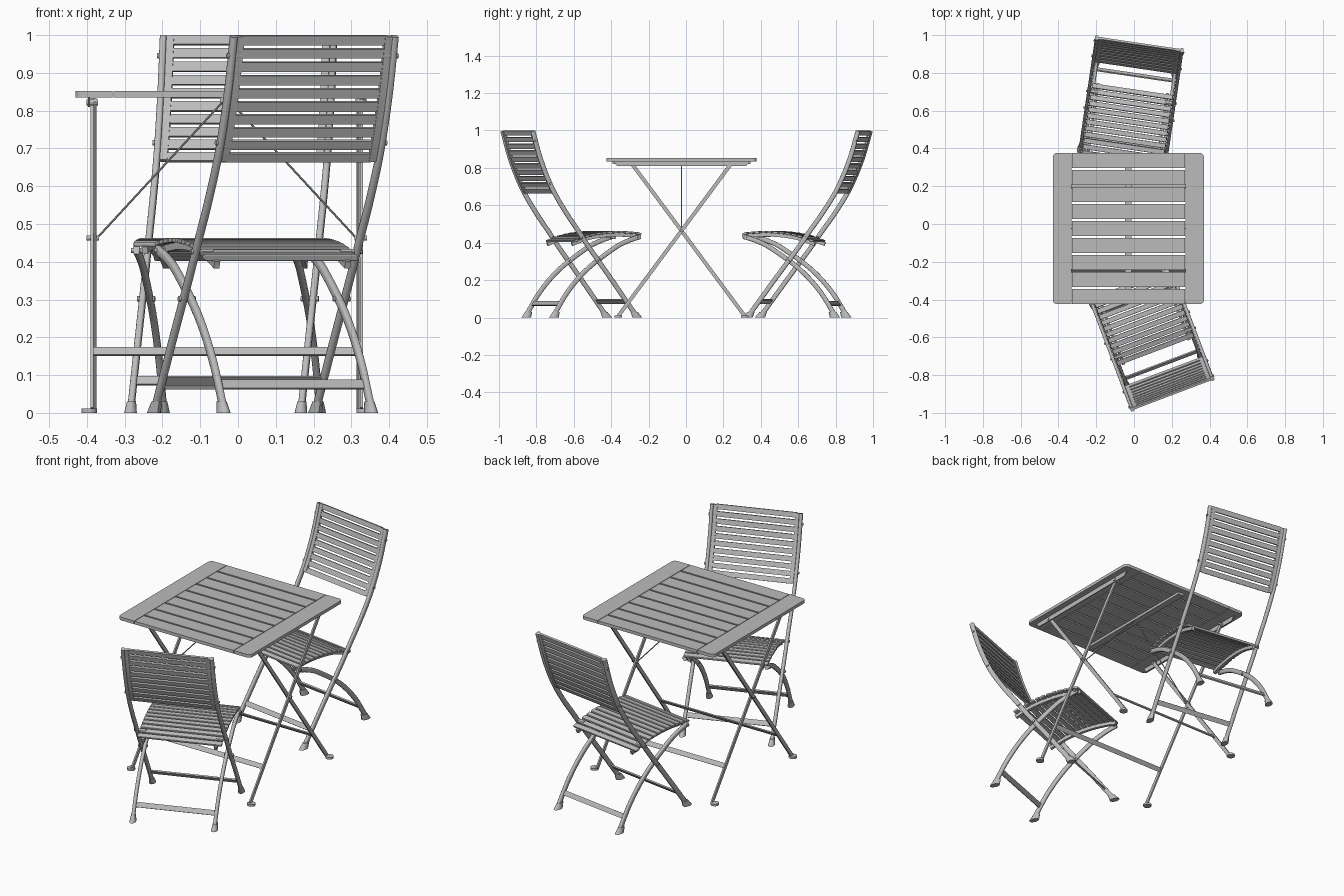
import bpy, bmesh, math
from mathutils import Matrix, Vector

if "Cube" in bpy.data.objects:
    bpy.data.objects.remove(bpy.data.objects["Cube"])

grey = bpy.data.materials.new("grey")
grey.diffuse_color = (0.5, 0.5, 0.5, 1)
grey.use_nodes = True
grey.node_tree.nodes["Principled BSDF"].inputs["Base Color"].default_value = grey.diffuse_color


def finish(bm, name, matrix=Matrix(), smooth=False):
    bmesh.ops.recalc_face_normals(bm, faces=bm.faces)
    me = bpy.data.meshes.new(name)
    bm.to_mesh(me)
    bm.free()
    me.materials.append(grey)
    ob = bpy.data.objects.new(name, me)
    ob.matrix_world = matrix
    bpy.context.collection.objects.link(ob)
    if smooth:
        bpy.context.view_layer.objects.active = ob
        ob.select_set(True)
        bpy.ops.object.shade_smooth_by_angle(angle=math.radians(40))
        ob.select_set(False)
    return ob


def box(bm, c, size, ang=0):
    m = Matrix.Translation(c) @ Matrix.Rotation(ang, 4, 'X') @ Matrix.Diagonal((*size, 1))
    bmesh.ops.create_cube(bm, size=1, matrix=m)


def rod(bm, a, b, r, n=10):
    a, b = Vector(a), Vector(b)
    d = b - a
    m = Matrix.Translation((a + b) / 2) @ d.to_track_quat('Z', 'Y').to_matrix().to_4x4()
    bmesh.ops.create_cone(bm, cap_ends=True, segments=n, radius1=r, radius2=r, depth=d.length, matrix=m)


def curve(pts, steps=6):
    """Catmull-Rom through (u, z) points"""
    p = [Vector(q) for q in pts]
    p = [2 * p[0] - p[1]] + p + [2 * p[-1] - p[-2]]
    out = []
    for i in range(1, len(p) - 2):
        a, b, c, d = p[i - 1:i + 3]
        for k in range(steps):
            t = k / steps
            out.append(0.5 * (2 * b + (c - a) * t + (2 * a - 5 * b + 4 * c - d) * t * t
                              + (3 * b - a - 3 * c + d) * t ** 3))
    return out + [p[-2]]


def tangent(path, i):
    return (path[min(i + 1, len(path) - 1)] - path[max(i - 1, 0)]).normalized()


def sweep(bm, path, x, w, t, n=12, power=0.6):
    """Rounded bar following a path in the side plane"""
    rings = []
    for i, p in enumerate(path):
        tg = tangent(path, i)
        nm = Vector((-tg.y, tg.x))
        ring = []
        for k in range(n):
            a = 2 * math.pi * (k + 0.5) / n
            c, s = math.cos(a), math.sin(a)
            q = p + nm * (math.copysign(abs(s) ** power, s) * t / 2)
            ring.append(bm.verts.new((x + math.copysign(abs(c) ** power, c) * w / 2, q.x, q.y)))
        rings.append(ring)
    for r0, r1 in zip(rings, rings[1:]):
        for k in range(n):
            bm.faces.new((r0[k], r0[(k + 1) % n], r1[(k + 1) % n], r1[k]))
    bm.faces.new(rings[0])
    bm.faces.new(rings[-1])


def sample(path, s):
    """Point and box angle at arc-length fraction s"""
    seg = [(b - a).length for a, b in zip(path, path[1:])]
    d = s * sum(seg)
    for i, L in enumerate(seg):
        if d <= L or i == len(seg) - 1:
            tg = path[i + 1] - path[i]
            return path[i] + tg * (d / L), math.atan2(-tg.x, tg.y)
        d -= L


# ---------- chairs (local: x sideways, y forward, origin between front feet) ----------
STILE = curve([(-0.01, 0.015), (-0.145, 0.2), (-0.272, 0.37), (-0.335, 0.46), (-0.41, 0.565),
               (-0.486, 0.69), (-0.55, 0.84), (-0.597, 0.997)])
ARC = curve([(0.022, 0.432), (-0.05, 0.408), (-0.125, 0.37), (-0.275, 0.262), (-0.385, 0.145), (-0.468, 0.015)])
SEAT = curve([(0.032, 0.444), (0.0, 0.451), (-0.1, 0.457), (-0.2, 0.45), (-0.28, 0.434), (-0.358, 0.406)])
BACK = [p for p in STILE if p.y > 0.66]
SX, AX = 0.228, 0.209


def chair(tag, m):
    bm = bmesh.new()
    for s in (-1, 1):
        sweep(bm, STILE, s * SX, 0.018, 0.025)
    finish(bm, tag + "_back_stiles", m, True)

    bm = bmesh.new()
    for s in (-1, 1):
        sweep(bm, ARC, s * AX, 0.018, 0.025)
    finish(bm, tag + "_curved_rear_legs", m, True)

    # flared foot caps
    bm = bmesh.new()
    for x, u, lean in ((SX, 0.0, -0.018), (AX, -0.47, 0.014)):
        for s in (-1, 1):
            r = bmesh.ops.create_cone(bm, cap_ends=True, segments=12, radius1=0.5, radius2=0.36, depth=1,
                                      matrix=Matrix.Translation((s * x, u, 0.015)) @ Matrix.Diagonal((0.034, 0.056, 0.03, 1)))
            for v in r['verts']:
                if v.co.z > 0.02:
                    v.co.y += lean
    finish(bm, tag + "_feet", m, True)

    # leg stretchers
    bm = bmesh.new()
    box(bm, (0, -0.06, 0.085), (2 * SX, 0.008, 0.026), math.atan2(0.135, 0.185))
    box(bm, (0, -0.432, 0.075), (2 * AX, 0.008, 0.026), -math.atan2(0.083, 0.13))
    finish(bm, tag + "_stretchers", m)

    # back panel: side strips and ten slats
    bm = bmesh.new()
    for s in (-1, 1):
        sweep(bm, BACK, s * 0.209, 0.02, 0.014, 4, 0.01)
    finish(bm, tag + "_back_side_strips", m)
    bm = bmesh.new()
    for i in range(10):
        p, a = sample(BACK, 0.03 + 0.94 * i / 9)
        box(bm, (0, p.x, p.y), (0.41, 0.011, 0.026), a)
    finish(bm, tag + "_back_slats", m)

    # seat: curved slats over side rails
    bm = bmesh.new()
    for i in range(12):
        p, a = sample(SEAT, (i + 0.5) / 12)
        box(bm, (0, p.x, p.y), (0.432, 0.012, 0.026), a)
    ob = finish(bm, tag + "_seat_slats", m)
    bev = ob.modifiers.new("round", 'BEVEL')
    bev.width, bev.segments = 0.003, 2
    bm = bmesh.new()
    for s in (-1, 1):
        sweep(bm, [p - Vector((0, 0.014)) for p in SEAT], s * 0.185, 0.016, 0.02, 4, 0.01)
    finish(bm, tag + "_seat_rails", m)

    # pivot bolts
    bm = bmesh.new()
    for s in (-1, 1):
        for u, z, x0, x1 in ((-0.222, 0.302, 0.195, 0.243), (0.012, 0.43, 0.18, 0.224),
                             (-0.312, 0.427, 0.18, 0.242), (-0.583, 0.945, 0.2, 0.242), (-0.498, 0.715, 0.2, 0.242)):
            rod(bm, (s * x0, u, z), (s * x1, u, z), 0.007)
    finish(bm, tag + "_bolts", m, True)


chair("front_chair", Matrix.Translation((-0.009, -0.341, 0)) @ Matrix.Rotation(math.radians(20.7), 4, 'Z'))
chair("rear_chair", Matrix.Translation((-0.059, 0.362, 0)) @ Matrix.Rotation(math.radians(171.6), 4, 'Z'))

# ---------- table (local centre) ----------
T = Matrix.Translation((-0.03, -0.024, 0))
Z0, Z1, H = 0.835, 0.852, 0.4

# slats between two end boards
bm = bmesh.new()
for i in range(9):
    box(bm, (0, -H + 0.0402 + i * 0.0899, (Z0 + Z1) / 2), (0.598, 0.0804, Z1 - Z0))
finish(bm, "table_slats", T)

bm = bmesh.new()
R = 0.022
for s in (-1, 1):
    out = [(0.302, -H)]
    for cy, a0 in ((-H + R, -90), (H - R, 0)):
        for k in range(7):
            a = math.radians(a0 + 15 * k)
            out.append((H - R + R * math.cos(a), cy + R * math.sin(a)))
    out.append((0.302, H))
    f = bm.faces.new([bm.verts.new((s * x, y, Z0)) for x, y in out])
    ext = bmesh.ops.extrude_face_region(bm, geom=[f])
    for v in ext['geom']:
        if isinstance(v, bmesh.types.BMVert):
            v.co.z = Z1
finish(bm, "table_end_boards", T)

# batten under the middle
bm = bmesh.new()
box(bm, (0, 0, 0.828), (0.036, 0.74, 0.014))
finish(bm, "table_batten", T)

# end plates with cut corners
bm = bmesh.new()
for s in (-1, 1):
    f = bm.faces.new([bm.verts.new((s * 0.362, y, z)) for y, z in
                      ((-0.365, 0.835), (-0.345, 0.81), (0.345, 0.81), (0.365, 0.835))])
    ext = bmesh.ops.extrude_face_region(bm, geom=[f])
    for v in ext['geom']:
        if isinstance(v, bmesh.types.BMVert):
            v.co.x += s * 0.005
finish(bm, "table_end_plates", T)

# crossed leg frames with stretchers, feet and bolts
legs, bars, feet, bolts, braces = (bmesh.new() for _ in range(5))
for d, x in ((1, 0.357), (-1, 0.348)):
    y0, y1, z0, z1 = -0.338 * d, 0.27 * d, 0.008, 0.828
    ang = math.atan2(-(y1 - y0), z1 - z0)
    L = math.hypot(y1 - y0, z1 - z0)
    for s in (-1, 1):
        box(legs, (s * x, (y0 + y1) / 2, (z0 + z1) / 2), (0.008, 0.02, L), ang)
        rod(feet, (s * 0.364, y0, 0), (s * 0.364, y0, 0.011), 0.021, 14)
        rod(bolts, (s * 0.34, y1, 0.822), (s * 0.371, y1, 0.822), 0.008)
    t = (0.163 - z0) / (z1 - z0)
    box(bars, (0, y0 + (y1 - y0) * t, 0.163), (2 * x, 0.006, 0.025), ang)
for s in (-1, 1):
    rod(bolts, (s * 0.338, 0, 0.463), (s * 0.371, 0, 0.463), 0.007)
    rod(braces, (s * 0.343, 0, 0.463), (s * 0.008, 0, 0.826), 0.0028, 8)
finish(legs, "table_legs", T)
finish(bars, "table_stretchers", T)
finish(feet, "table_feet", T, True)
finish(bolts, "table_bolts", T, True)
finish(braces, "table_brace_rods", T, True)
